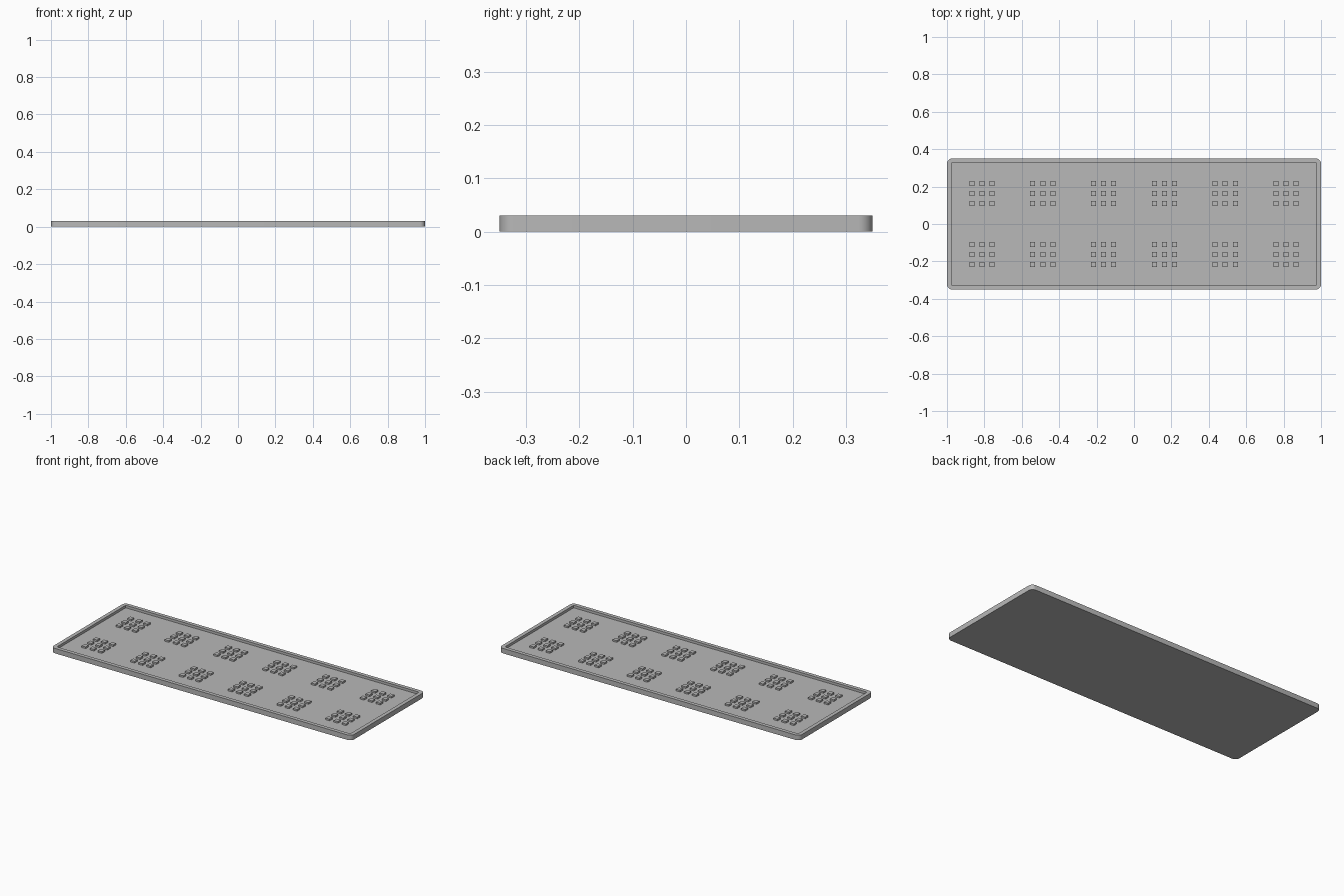
import bpy
import bmesh
from mathutils import Matrix, Vector

LENGTH, WIDTH, HEIGHT = 2.0, 0.7, 0.03
FLOOR = 0.015          # height of the recessed floor
RIM = 0.023            # rim thickness
STUD, STUD_H = 0.027, 0.01
STUD_PITCH = 0.054
GROUP_PITCH = 0.325

old = bpy.data.objects.get("Cube")
if old:
    bpy.data.objects.remove(old, do_unlink=True)

grey = bpy.data.materials.new("plain grey")
grey.use_nodes = True
colour = (0.48, 0.48, 0.48, 1)
grey.diffuse_color = colour
grey.node_tree.nodes["Principled BSDF"].inputs["Base Color"].default_value = colour


def add_box(bm, centre, size):
    matrix = Matrix.Translation(centre) @ Matrix.Diagonal((*size, 1))
    bmesh.ops.create_cube(bm, size=1, matrix=matrix)


def to_mesh(bm, name):
    mesh = bpy.data.meshes.new(name)
    bm.to_mesh(mesh)
    bm.free()
    mesh.materials.append(grey)
    return mesh


def add_object(name, mesh, location=(0, 0, 0)):
    obj = bpy.data.objects.new(name, mesh)
    obj.location = location
    bpy.context.collection.objects.link(obj)
    return obj


# Tray: slab with rounded corners and a recessed top
bm = bmesh.new()
add_box(bm, Vector((0, 0, HEIGHT / 2)), (LENGTH, WIDTH, HEIGHT))
uprights = [e for e in bm.edges if abs(e.verts[0].co.z - e.verts[1].co.z) > HEIGHT / 2]
bmesh.ops.bevel(bm, geom=uprights, offset=0.027, segments=6, profile=0.5, affect='EDGES')
bm.normal_update()
top = max(bm.faces, key=lambda f: f.calc_center_median().z)
bmesh.ops.inset_region(bm, faces=[top], thickness=RIM, use_even_offset=True)
# A second ring of faces makes the inner wall
wall = bmesh.ops.inset_region(bm, faces=[top], thickness=0, use_even_offset=True)
for v in top.verts:
    v.co.z = FLOOR
bmesh.ops.recalc_face_normals(bm, faces=bm.faces)
tray = add_object("tray", to_mesh(bm, "tray"))
bpy.ops.object.select_all(action='DESELECT')
tray.select_set(True)
bpy.context.view_layer.objects.active = tray
bpy.ops.object.shade_smooth_by_angle(angle=0.6)

# Studs: three by three small blocks, shared by every group
bm = bmesh.new()
for i in (-1, 0, 1):
    for j in (-1, 0, 1):
        add_box(bm, Vector((i * STUD_PITCH, j * STUD_PITCH, STUD_H / 2 - 0.001)),
                (STUD, STUD, STUD_H + 0.002))
studs = to_mesh(bm, "stud_group")

# Two rows of six groups
for row, y in (("front", -0.163), ("back", 0.163)):
    for column in range(6):
        x = (column - 2.5) * GROUP_PITCH
        add_object(f"{row}_stud_group_{column + 1}", studs, (x, y, FLOOR))
